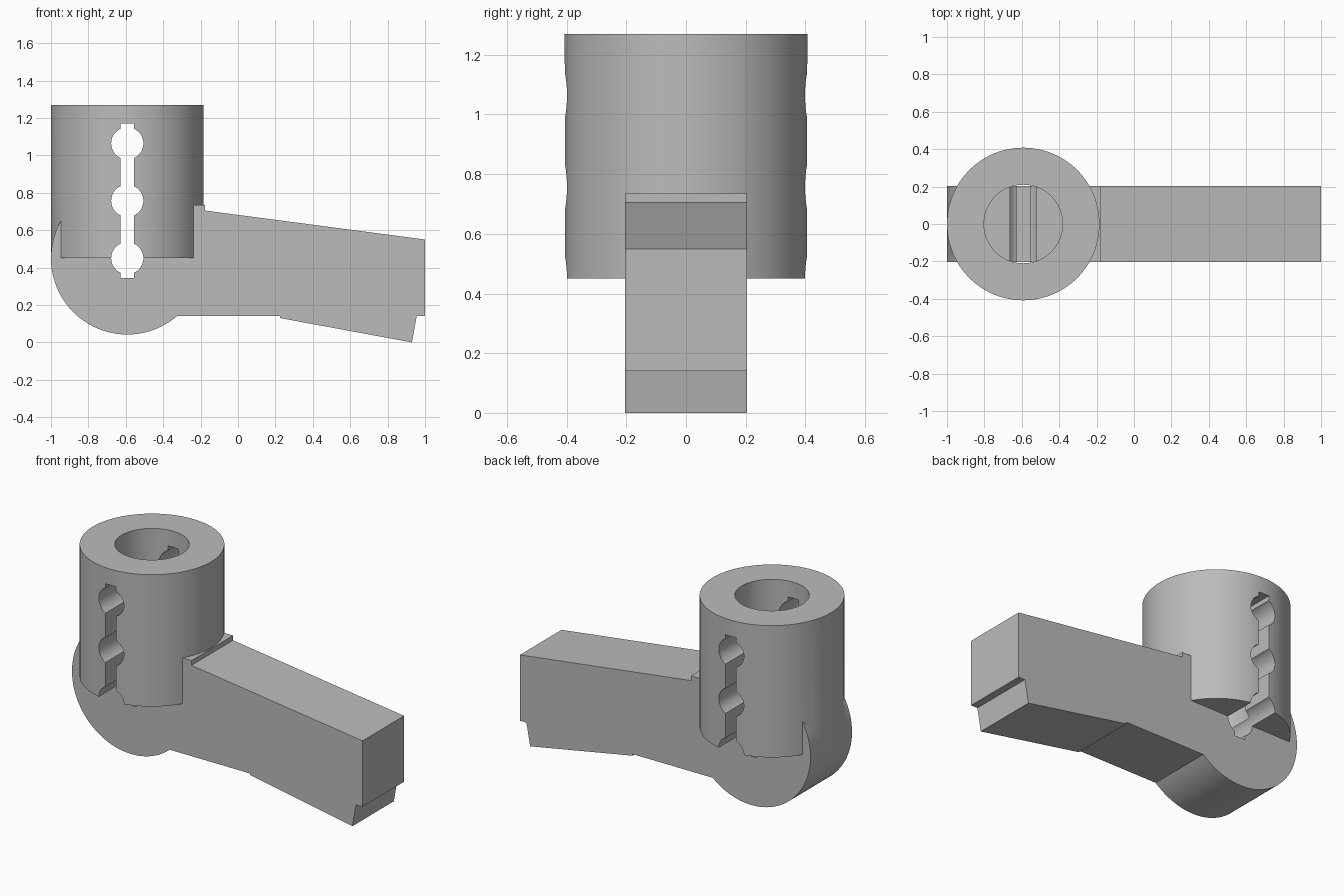
import bpy, bmesh, math
from mathutils import Matrix

if "Cube" in bpy.data.objects:
    bpy.data.objects.remove(bpy.data.objects["Cube"], do_unlink=True)

CX, R, MID = -0.592, 0.408, 0.45   # socket axis, socket radius, hub height
HALF = 0.204                       # half thickness of the arm

grey = bpy.data.materials.new("plain grey")
grey.use_nodes = True
colour = (0.5, 0.5, 0.5, 1)
grey.diffuse_color = colour
grey.node_tree.nodes["Principled BSDF"].inputs["Base Color"].default_value = colour


def add_object(name, bm):
    bmesh.ops.recalc_face_normals(bm, faces=bm.faces)
    mesh = bpy.data.meshes.new(name)
    bm.to_mesh(mesh)
    bm.free()
    mesh.materials.append(grey)
    obj = bpy.data.objects.new(name, mesh)
    bpy.context.collection.objects.link(obj)
    return obj


def cylinder(name, radius, depth, centre, along_y=False, segments=96):
    bm = bmesh.new()
    matrix = Matrix.Translation(centre)
    if along_y:
        matrix = matrix @ Matrix.Rotation(math.pi / 2, 4, "X")
    bmesh.ops.create_cone(bm, cap_ends=True, segments=segments, radius1=radius,
                          radius2=radius, depth=depth, matrix=matrix)
    return add_object(name, bm)


def prism(name, profile, half):
    bm = bmesh.new()
    face = bm.faces.new([bm.verts.new((x, -half, z)) for x, z in profile])
    moved = bmesh.ops.extrude_face_region(bm, geom=[face])["geom"]
    verts = [v for v in moved if isinstance(v, bmesh.types.BMVert)]
    bmesh.ops.translate(bm, verts=verts, vec=(0, 2 * half, 0))
    return add_object(name, bm)


def combine(target, tool, operation):
    mod = target.modifiers.new(operation.lower(), "BOOLEAN")
    mod.operation, mod.solver, mod.object = operation, "EXACT", tool
    bpy.context.view_layer.objects.active = target
    bpy.ops.object.modifier_apply(modifier=mod.name)
    bpy.data.objects.remove(tool, do_unlink=True)


# Sloped arm with the stepped top and hooked end
body = prism("socket_arm", [
    (CX, 0.14), (0.225, 0.14), (0.225, 0.13), (0.93, 0), (0.955, 0.14),
    (1, 0.14), (1, 0.55), (-0.177, 0.705), (-0.177, 0.735), (CX, 0.735)], HALF)

# Rounded hub and upright socket
combine(body, cylinder("hub", R, 2 * HALF, (CX, 0, MID), True), "UNION")
combine(body, cylinder("socket", R, 0.82, (CX, 0, MID + 0.41)), "UNION")

# Blind bore from the top
combine(body, cylinder("bore", 0.21, 0.9, (CX, 0, 0.95), segments=64), "DIFFERENCE")

# Keyhole slot with three cross holes, front to back
slot = [(CX + x, z) for x, z in
        [(-0.036, 0.345), (0.036, 0.345), (0.036, 1.17), (-0.036, 1.17)]]
combine(body, prism("slot", slot, 0.6), "DIFFERENCE")
for i in range(3):
    hole = cylinder("cross_hole", 0.086, 1.2, (CX, 0, MID + 0.307 * i), True, 48)
    combine(body, hole, "DIFFERENCE")

# Smooth the round walls and keep the edges sharp
bpy.ops.object.select_all(action="DESELECT")
body.select_set(True)
bpy.context.view_layer.objects.active = body
bpy.ops.object.shade_smooth_by_angle(angle=math.radians(30))
